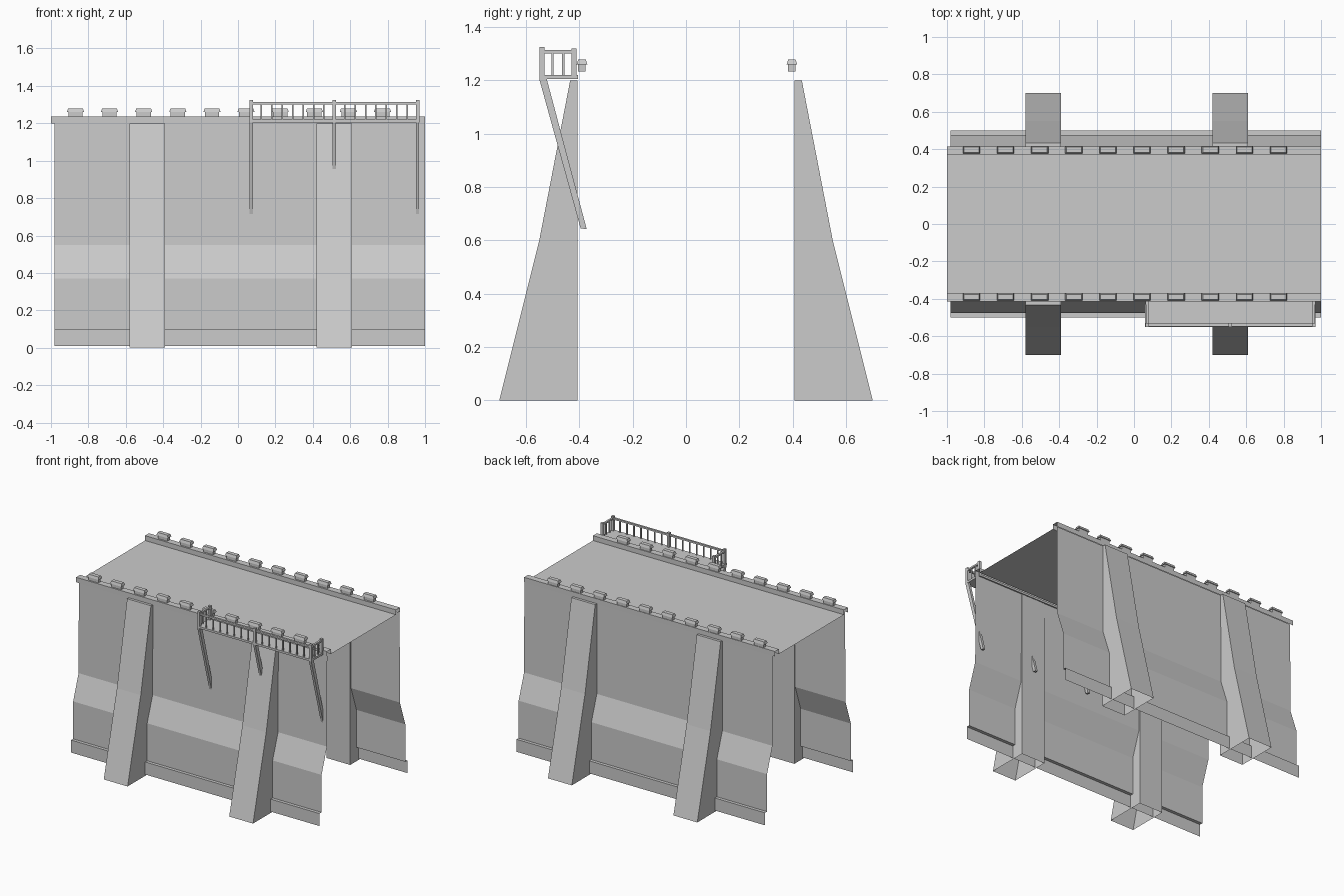
import bpy, bmesh
from mathutils import Vector

if "Cube" in bpy.data.objects:
    bpy.data.objects.remove(bpy.data.objects["Cube"])


def finish(name, bm):
    me = bpy.data.meshes.new(name)
    bm.to_mesh(me)
    bm.free()
    ob = bpy.data.objects.new(name, me)
    bpy.context.collection.objects.link(ob)
    return ob


def sheet(name, profile, x0, x1):
    """Open strip: a (y, z) profile swept along x."""
    bm = bmesh.new()
    a = [bm.verts.new((x0, y, z)) for y, z in profile]
    b = [bm.verts.new((x1, y, z)) for y, z in profile]
    for i in range(len(profile) - 1):
        bm.faces.new((a[i], b[i], b[i + 1], a[i + 1]))
    return finish(name, bm)


def box(bm, lo, hi, top_inset=(0, 0)):
    """Box from corner to corner, optionally tapered towards the top."""
    rings = []
    for z, ix, iy in ((lo[2], 0, 0), (hi[2], *top_inset)):
        rings.append([bm.verts.new(p) for p in (
            (lo[0] + ix, lo[1] + iy, z), (hi[0] - ix, lo[1] + iy, z),
            (hi[0] - ix, hi[1] - iy, z), (lo[0] + ix, hi[1] - iy, z))])
    b, t = rings
    bm.faces.new(b[::-1])
    bm.faces.new(t)
    for i in range(4):
        j = (i + 1) % 4
        bm.faces.new((b[i], b[j], t[j], t[i]))


def prism(bm, profile, x0, x1, skip=()):
    """Closed (y, z) profile extruded along x; skip leaves edges open."""
    a = [bm.verts.new((x0, y, z)) for y, z in profile]
    b = [bm.verts.new((x1, y, z)) for y, z in profile]
    bm.faces.new(a)
    bm.faces.new(b[::-1])
    n = len(profile)
    for i in range(n):
        if i not in skip:
            j = (i + 1) % n
            bm.faces.new((a[i], b[i], b[j], a[j]))
    bmesh.ops.recalc_face_normals(bm, faces=bm.faces)


# Walls: thin sheets with a stepped base and a sloped band
wall = [(-0.50, 0.01), (-0.50, 0.10), (-0.477, 0.10), (-0.477, 0.37),
        (-0.415, 0.55), (-0.412, 1.20)]
sheet("front_wall", wall, -0.98, 1.0)
sheet("back_wall", [(-y, z) for y, z in reversed(wall)], -0.98, 1.0)

# Walkway deck with a raised kerb on both sides
kerb = [(-0.415, 1.20), (-0.415, 1.235), (-0.37, 1.235), (-0.37, 1.20)]
sheet("walkway", kerb + [(-y, z) for y, z in reversed(kerb)], -1.0, 1.0)

# Tapered buttresses, open underneath
buttress = [(-0.70, 0), (-0.55, 0.60), (-0.434, 1.20), (-0.406, 1.20), (-0.406, 0)]
for side, s in (("front", 1), ("back", -1)):
    for tag, x in (("left", -0.485), ("right", 0.515)):
        bm = bmesh.new()
        prism(bm, [(y * s, z) for y, z in buttress], x - 0.095, x + 0.095, skip=(4,))
        finish(f"{side}_{tag}_buttress", bm)

# Battlement blocks with bevelled caps
for side, y in (("front", -0.39), ("back", 0.397)):
    bm = bmesh.new()
    for i in range(10):
        x = -0.869 + i * 0.1824
        box(bm, (x - 0.038, y - 0.014, 1.233), (x + 0.038, y + 0.014, 1.262))
        box(bm, (x - 0.046, y - 0.02, 1.26), (x + 0.046, y + 0.02, 1.278), (0.006, 0.006))
    finish(f"{side}_battlements", bm)

# Balcony floor
bm = bmesh.new()
box(bm, (0.06, -0.55, 1.205), (0.97, -0.405, 1.22))
finish("balcony_floor", bm)

# Balcony posts, rails and balusters
posts = (0.07, 0.515, 0.96)
bm = bmesh.new()


def upright(x, y, r, top):
    box(bm, (x - r, y - r, 1.205), (x + r, y + r, top))


for x in posts:
    upright(x, -0.54, 0.0095, 1.324)
for x in (posts[0], posts[2]):
    upright(x, -0.42, 0.0095, 1.32)
    for y in (-0.50, -0.46):
        upright(x, y, 0.004, 1.305)
    box(bm, (x - 0.007, -0.54, 1.301), (x + 0.007, -0.42, 1.313))
for x0, x1 in zip(posts, posts[1:]):
    for k in range(1, 8):
        upright(x0 + (x1 - x0) * k / 8, -0.54, 0.004, 1.305)
box(bm, (posts[0], -0.547, 1.301), (posts[2], -0.533, 1.313))
finish("balcony_railing", bm)

# Diagonal struts running down into the wall
bm = bmesh.new()
for x in posts:
    prism(bm, [(-0.55, 1.205), (-0.522, 1.205), (-0.372, 0.642), (-0.395, 0.645)],
          x - 0.009, x + 0.009)
finish("balcony_struts", bm)
